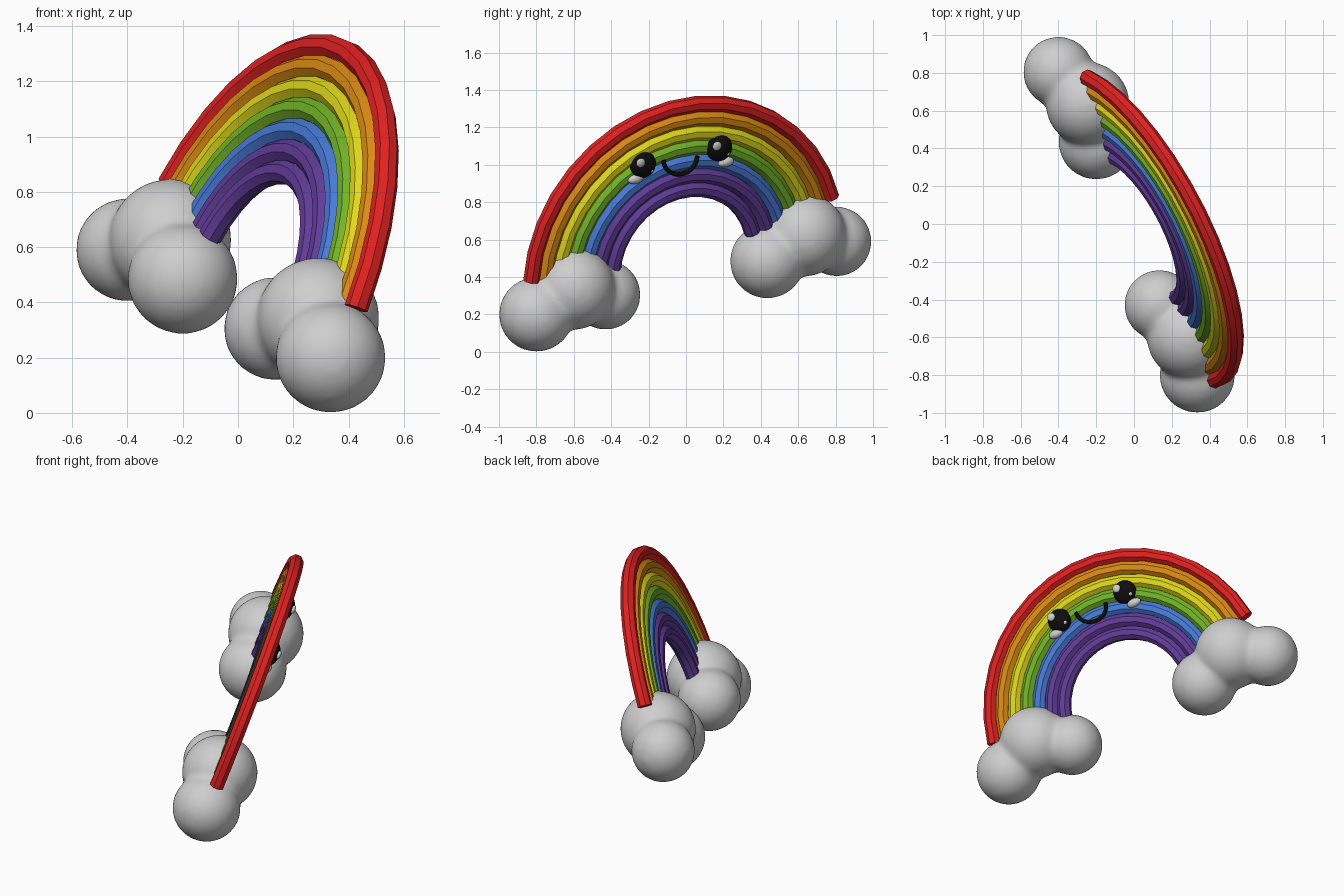
import bpy, bmesh, math
from mathutils import Vector, Matrix

if "Cube" in bpy.data.objects:
    bpy.data.objects.remove(bpy.data.objects["Cube"])

# Tilted plane of the arch: U along the span, V upward, N out of the face side
CENTRE = Vector((0.03, -0.014, 0.473))
N = Vector((1, 0.537, -0.41)).normalized()
U = Vector((-0.377, 0.892, 0.249))
U = (U - N * U.dot(N)).normalized()
V = N.cross(U)


def material(name, r, g, b):
    m = bpy.data.materials.new(name)
    m.use_nodes = True
    m.diffuse_color = (r, g, b, 1)
    m.node_tree.nodes["Principled BSDF"].inputs["Base Color"].default_value = (r, g, b, 1)
    return m


RED = material("red", 0.75, 0.015, 0.015)
ORANGE = material("orange", 0.72, 0.26, 0.006)
YELLOW = material("yellow", 0.75, 0.7, 0.01)
GREEN = material("green", 0.17, 0.46, 0.02)
BLUE = material("blue", 0.065, 0.2, 0.7)
PURPLE = material("purple", 0.12, 0.045, 0.32)
BLACK = material("black", 0.004, 0.004, 0.004)
WHITE = material("cloud white", 0.62, 0.62, 0.62)


def finish(name, bm, mat, angle=30):
    bmesh.ops.recalc_face_normals(bm, faces=bm.faces)
    mesh = bpy.data.meshes.new(name)
    bm.to_mesh(mesh)
    bm.free()
    mesh.materials.append(mat)
    ob = bpy.data.objects.new(name, mesh)
    bpy.context.scene.collection.objects.link(ob)
    bpy.ops.object.select_all(action='DESELECT')
    ob.select_set(True)
    bpy.context.view_layer.objects.active = ob
    bpy.ops.object.shade_smooth_by_angle(angle=math.radians(angle))
    return ob


def tube(name, path, radius, sides, mat, angle=30):
    """Sweep a regular polygon along a path lying parallel to the arch plane."""
    bm = bmesh.new()
    rings = []
    for i, p in enumerate(path):
        t = (path[min(i + 1, len(path) - 1)] - path[max(i - 1, 0)]).normalized()
        side = N.cross(t)
        ring = []
        for k in range(sides):
            a = math.tau * (k + 0.5) / sides
            ring.append(bm.verts.new(p + radius * (N * math.cos(a) + side * math.sin(a))))
        rings.append(ring)
    for a, b in zip(rings, rings[1:]):
        for k in range(sides):
            j = (k + 1) % sides
            bm.faces.new((a[k], a[j], b[j], b[k]))
    bm.faces.new(rings[0])
    bm.faces.new(rings[-1])
    return finish(name, bm, mat, angle)


def on_face(y, z, height):
    """Point at the given y and z, lying at a height above the arch plane."""
    x = CENTRE.x + (height - N.y * (y - CENTRE.y) - N.z * (z - CENTRE.z)) / N.x
    return Vector((x, y, z))


def pebble(name, centre, size, mat):
    """Ellipsoid aligned to the arch plane."""
    frame = Matrix((U, V, N)).transposed().to_4x4()
    bm = bmesh.new()
    bmesh.ops.create_uvsphere(bm, u_segments=24, v_segments=14, radius=1)
    bm.transform(Matrix.Translation(centre) @ frame @ Matrix.Diagonal((*size, 1)))
    return finish(name, bm, mat, 80)


# Rainbow bands, from the outside in
bands = [("red", RED), ("orange", ORANGE), ("yellow", YELLOW), ("green", GREEN),
         ("blue", BLUE), ("outer_purple", PURPLE), ("inner_purple", PURPLE)]
STEPS = 16
for i, (label, mat) in enumerate(bands):
    r = 0.91 - 0.081 * i
    path = []
    for s in range(STEPS + 1):
        a = math.radians(9 + 162 * s / STEPS)
        path.append(CENTRE + r * (U * math.cos(a) + V * math.sin(a)))
    tube(label + "_band", path, 0.0435, 8, mat)

# Clouds: three merged puffs, repeated at both ends
puffs = [((0.335, -0.8, 0.2), 0.2), ((0.29, -0.6, 0.34), 0.222), ((0.135, -0.43, 0.305), 0.187)]
for name, shift in (("front_cloud", (0, 0, 0)), ("back_cloud", (-0.535, 1.235, 0.285))):
    bm = bmesh.new()
    for centre, r in puffs:
        place = Matrix.Translation(Vector(centre) + Vector(shift))
        bmesh.ops.create_icosphere(bm, subdivisions=4, radius=r, matrix=place)
    cloud = finish(name, bm, WHITE, 180)
    remesh = cloud.modifiers.new("merge", 'REMESH')
    remesh.mode = 'VOXEL'
    remesh.voxel_size = 0.018
    remesh.use_smooth_shade = True
    soften = cloud.modifiers.new("soften", 'SMOOTH')
    soften.factor = 0.5
    soften.iterations = 10

# Eyes with highlights, and cheeks
for side, y, z in (("right", -0.23, 1.0), ("left", 0.178, 1.09)):
    pebble(side + "_eye", on_face(y, z, 0.035), (0.074, 0.074, 0.045), BLACK)
    pebble(side + "_eye_highlight", on_face(y - 0.012, z + 0.01, 0.075), (0.026, 0.026, 0.012), WHITE)
    pebble(side + "_eye_glint", on_face(y + 0.045, z - 0.03, 0.062), (0.013, 0.013, 0.01), WHITE)
    pebble(side + "_cheek", on_face(y - 0.002 + (0.037 if side == "left" else -0.037), z - 0.075, 0.04),
           (0.046, 0.027, 0.025), WHITE)

# Smile: a half ellipse hanging below the mouth corners
smile = []
for s in range(13):
    a = math.pi * (1 + s / 12)
    c, d = 0.09 * math.cos(a), 0.085 * math.sin(a)
    smile.append(on_face(-0.03 + c, 1.035 + d + 0.12 * c, 0.045))
tube("smile", smile, 0.012, 8, BLACK, 60)
